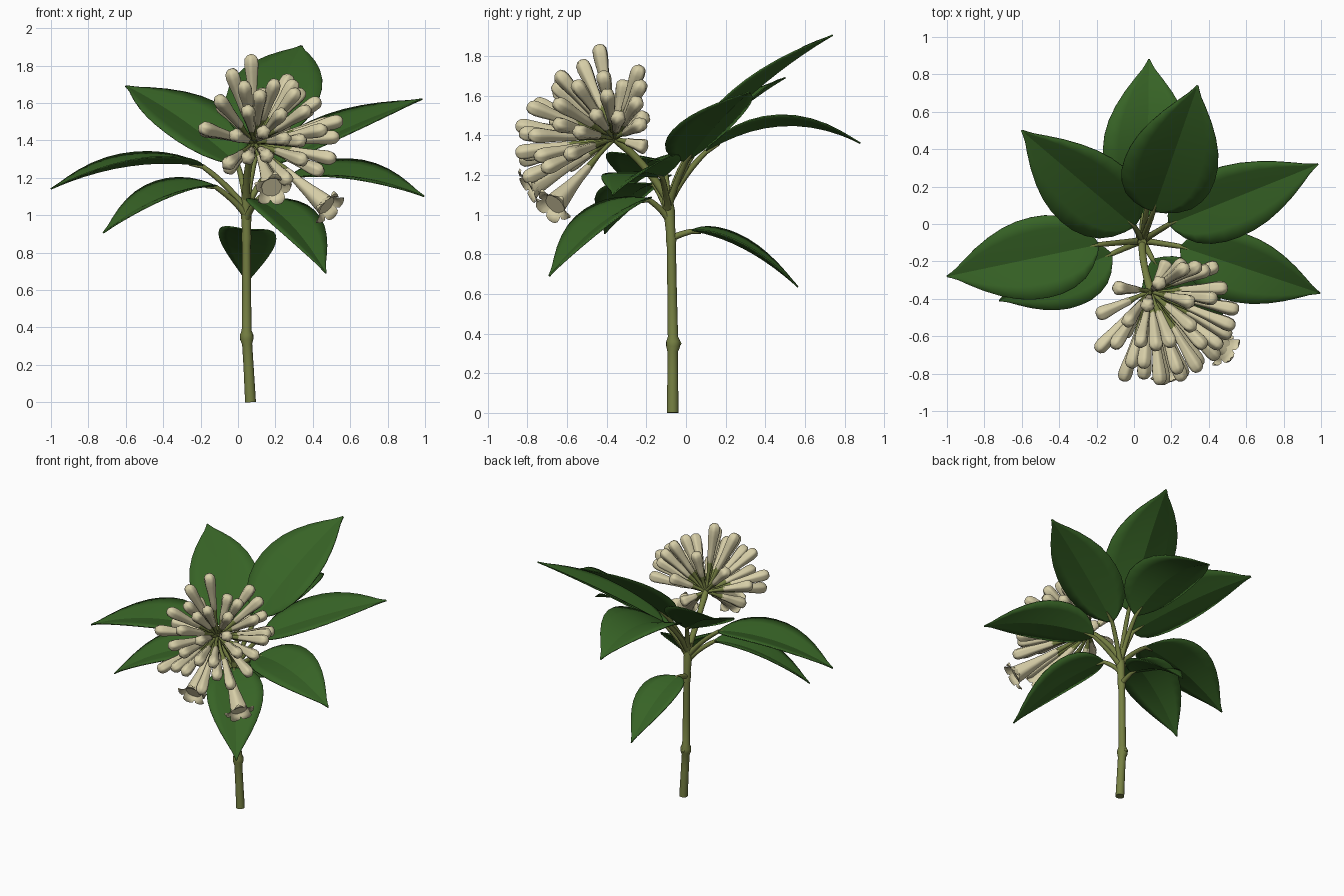
import bpy, bmesh, math
from mathutils import Vector as V

if "Cube" in bpy.data.objects:
    bpy.data.objects.remove(bpy.data.objects["Cube"])

def material(name, col):
    m = bpy.data.materials.new(name)
    m.diffuse_color = (*col, 1)
    m.use_nodes = True
    m.node_tree.nodes["Principled BSDF"].inputs["Base Color"].default_value = m.diffuse_color
    return m

LEAF = material("leaf green", (0.038, 0.125, 0.019))
STEM = material("olive stem", (0.18, 0.215, 0.055))
CREAM = material("cream petal", (0.68, 0.62, 0.39))
UP = V((0, 0, 1))

def finish(bm, name, mat, angle=50):
    bmesh.ops.recalc_face_normals(bm, faces=bm.faces)
    me = bpy.data.meshes.new(name)
    bm.to_mesh(me)
    bm.free()
    me.materials.append(mat)
    ob = bpy.data.objects.new(name, me)
    bpy.context.collection.objects.link(ob)
    bpy.ops.object.select_all(action='DESELECT')
    bpy.context.view_layer.objects.active = ob
    ob.select_set(True)
    bpy.ops.object.shade_smooth_by_angle(angle=math.radians(angle))
    return ob

def bezier(a, b, c, n):
    return [a * (1 - t) ** 2 + b * 2 * t * (1 - t) + c * t * t for t in (i / n for i in range(n + 1))]

def sweep(bm, pts, radii, sides=12, lobes=0, depth=0.0):
    """Round tube along pts, with optional lengthwise grooves."""
    rings = []
    side = None
    for i, p in enumerate(pts):
        t = (pts[min(i + 1, len(pts) - 1)] - pts[max(i - 1, 0)]).normalized()
        if side is None:
            side = t.orthogonal()
        side = (side - t * side.dot(t)).normalized()
        other = t.cross(side)
        ring = []
        for k in range(sides):
            a = 2 * math.pi * k / sides
            r = radii[i] * (1 + depth * (abs(math.cos(lobes * a / 2)) - 0.6))
            ring.append(bm.verts.new(p + (side * math.cos(a) + other * math.sin(a)) * r))
        rings.append(ring)
    for r0, r1 in zip(rings, rings[1:]):
        for k in range(sides):
            j = (k + 1) % sides
            bm.faces.new((r0[k], r0[j], r1[j], r1[k]))
    bm.faces.new(rings[0])
    bm.faces.new(rings[-1])

# main stem with a swollen node
bm = bmesh.new()
prof = [(.067, -.067, 0, .029), (.056, -.067, .2, .027), (.049, -.067, .31, .027), (.047, -.065, .335, .035),
        (.046, -.064, .36, .036), (.046, -.066, .385, .026), (.046, -.07, .6, .024), (.045, -.074, .84, .023),
        (.045, -.075, .88, .027), (.045, -.078, .92, .024), (.044, -.085, 1.02, .029), (.044, -.1, 1.12, .024)]
sweep(bm, [V(p[:3]) for p in prof], [p[3] for p in prof], 16)
# node bud
bud = bmesh.ops.create_uvsphere(bm, u_segments=10, v_segments=6, radius=.014)
bmesh.ops.translate(bm, verts=bud["verts"], vec=(.046, -.037, .35))
finish(bm, "main_stem", STEM)

# leaves: name, stem height, base, tip, arch, half width, roll
leaves = [
    ("left_upper", 1.03, (-.19, -.11, 1.265), (-1.0, -.28, 1.14), .06, .22, .06),
    ("left_lower", 1.00, (-.12, -.16, 1.155), (-.72, -.41, .905), .06, .185, .15),
    ("back_left", 1.06, (0, -.01, 1.27), (-.6, .5, 1.69), .03, .23, .30),
    ("back", 1.06, (.07, .10, 1.32), (.08, .88, 1.36), .11, .24, 0),
    ("back_right", 1.06, (.105, .07, 1.36), (.34, .74, 1.905), .04, .25, .15),
    ("right_upper", 1.04, (.19, .0, 1.27), (.985, .32, 1.62), .02, .20, .22),
    ("right_lower", 1.02, (.25, -.12, 1.19), (.995, -.37, 1.1), .06, .19, .25),
    ("front_right", .98, (.10, -.19, 1.08), (.47, -.69, .69), .06, .19, 0),
    ("low_back", .88, (.045, .03, .92), (.05, .565, .635), .05, .155, .1),
]
outline = [(0, .06), (.02, .25), (.06, .5), (.12, .73), (.2, .89), (.29, .98), (.38, 1), (.48, .97), (.58, .88),
           (.68, .73), (.78, .53), (.87, .31), (.93, .15), (.97, .07), (1, .02)]
for name, sz, base, tip, arch, half, roll in leaves:
    base, tip = V(base), V(tip)
    chord = tip - base
    flat = V((-chord.y, chord.x, 0)).normalized()
    if flat.y < 0 and abs(flat.x) < .99:
        flat = -flat
    nrm = chord.cross(flat).normalized()
    if nrm.z < 0:
        nrm = -nrm
    wide = flat * math.cos(roll) + nrm * math.sin(roll)
    lift = nrm * math.cos(roll) - flat * math.sin(roll)
    mid = lambda t: base + chord * t + UP * (4 * t * (1 - t) * arch)
    bm = bmesh.new()
    rows = []
    for t, w in outline:
        h = half * w
        rows.append([bm.verts.new(mid(t) + wide * (u * h) + lift * (h * (.27 * abs(u) - .04 * u * u)))
                     for u in (-1, -.66, -.33, 0, .33, .66, 1)])
    for r0, r1 in zip(rows, rows[1:]):
        for k in range(6):
            bm.faces.new((r0[k], r0[k + 1], r1[k + 1], r1[k]))
    ob = finish(bm, name + "_leaf", LEAF, 22)
    s = ob.modifiers.new("thickness", 'SOLIDIFY')
    s.thickness = .007
    s.offset = 0
    # leaf stalk, merging into the underside of the blade
    start = V((.045, -.075 if sz < .9 else -.088, sz))
    pts = bezier(start, start.lerp(base, .45) + UP * (base.z - sz) * .15, base - UP * .004, 8)
    pts += [mid(t) - lift * .004 for t in (.04, .09)]
    bm = bmesh.new()
    sweep(bm, pts, [.021, .019, .017, .016, .016, .015, .015, .014, .013, .01, .004], 10)
    finish(bm, name + "_leaf_stalk", STEM)

# flower head stalk
hub = V((.09, -.36, 1.385))
bm = bmesh.new()
sweep(bm, bezier(V((.044, -.095, 1.08)), V((.04, -.2, 1.26)), hub, 8),
      [.022, .021, .02, .02, .019, .019, .02, .022, .02], 12)
finish(bm, "flower_head_stalk", STEM)

# tips of the closed buds
tips = [(.07, -.44, 1.86), (-.04, -.53, 1.78), (.28, -.23, 1.75), (.2, -.65, 1.72), (.31, -.42, 1.72),
        (-.11, -.66, 1.63), (-.1, -.34, 1.6), (-.2, -.49, 1.46), (-.2, -.68, 1.47), (.56, -.46, 1.51),
        (.54, -.55, 1.42), (.4, -.24, 1.58), (.38, -.66, 1.57), (.52, -.6, 1.3), (.45, -.72, 1.23),
        (-.06, -.84, 1.27), (.05, -.83, 1.3), (.14, -.86, 1.45), (.24, -.8, 1.55), (.35, -.79, 1.4),
        (.05, -.77, 1.57), (.27, -.82, 1.18), (.45, -.22, 1.46), (.27, -.2, 1.5), (.18, -.2, 1.34),
        (.12, -.67, 1.66), (.36, -.76, 1.29), (.16, -.86, 1.31), (-.02, -.77, 1.43), (.44, -.4, 1.62),
        (.14, -.31, 1.68), (.32, -.56, 1.67), (.03, -.65, 1.71), (.47, -.66, 1.46), (.35, -.22, 1.67),
        (.26, -.84, 1.41), (-.06, -.6, 1.24), (.5, -.34, 1.5)]
bud_prof = [(0, .016), (.03, .02), (.25, .023), (.5, .028), (.68, .034), (.82, .037), (.92, .034), (.98, .022), (1, .007)]

def pedicel(bm, end):
    sweep(bm, bezier(hub, hub.lerp(end, .5) + (end - hub).cross(UP) * .05, end, 5),
          [.011, .011, .011, .012, .016, .02], 8)

buds, stalks = bmesh.new(), bmesh.new()
for tip in tips:
    tip = V(tip)
    d = tip - hub
    foot = tip - d.normalized() * min(.28, d.length * .62)
    sweep(buds, [foot.lerp(tip, t) for t, r in bud_prof], [r for t, r in bud_prof], 20, 5, .16)
    pedicel(stalks, foot + d.normalized() * .015)
finish(buds, "closed_buds", CREAM)

# open flowers: flared tube and five recurved petals
bm = bmesh.new()
for mouth in (V((.47, -.66, 1.055)), V((.18, -.77, 1.15))):
    d = (mouth - hub).normalized()
    foot = mouth - d * .34
    prof = [(0, .016), (.1, .022), (.35, .027), (.6, .037), (.8, .047), (.95, .054), (1, .056)]
    sweep(bm, [foot.lerp(mouth, t) for t, r in prof], [r for t, r in prof], 20, 5, .12)
    pedicel(stalks, foot + d * .015)
    e1 = d.orthogonal().normalized()
    e2 = d.cross(e1)
    for k in range(5):
        a = 2 * math.pi * k / 5
        out = e1 * math.cos(a) + e2 * math.sin(a)
        tan = d.cross(out)
        rows = []
        for r, z, w in ((.05, -.012, .034), (.064, .018, .04), (.08, .034, .038), (.098, .034, .028), (.108, .022, .012)):
            c = mouth + out * r + d * z
            rows.append([bm.verts.new(c + tan * (w * u) - out * (.012 * u * u)) for u in (-1, -.5, 0, .5, 1)])
        for r0, r1 in zip(rows, rows[1:]):
            for j in range(4):
                bm.faces.new((r0[j], r0[j + 1], r1[j + 1], r1[j]))
finish(bm, "open_flowers", CREAM)
finish(stalks, "flower_stalks", STEM)
